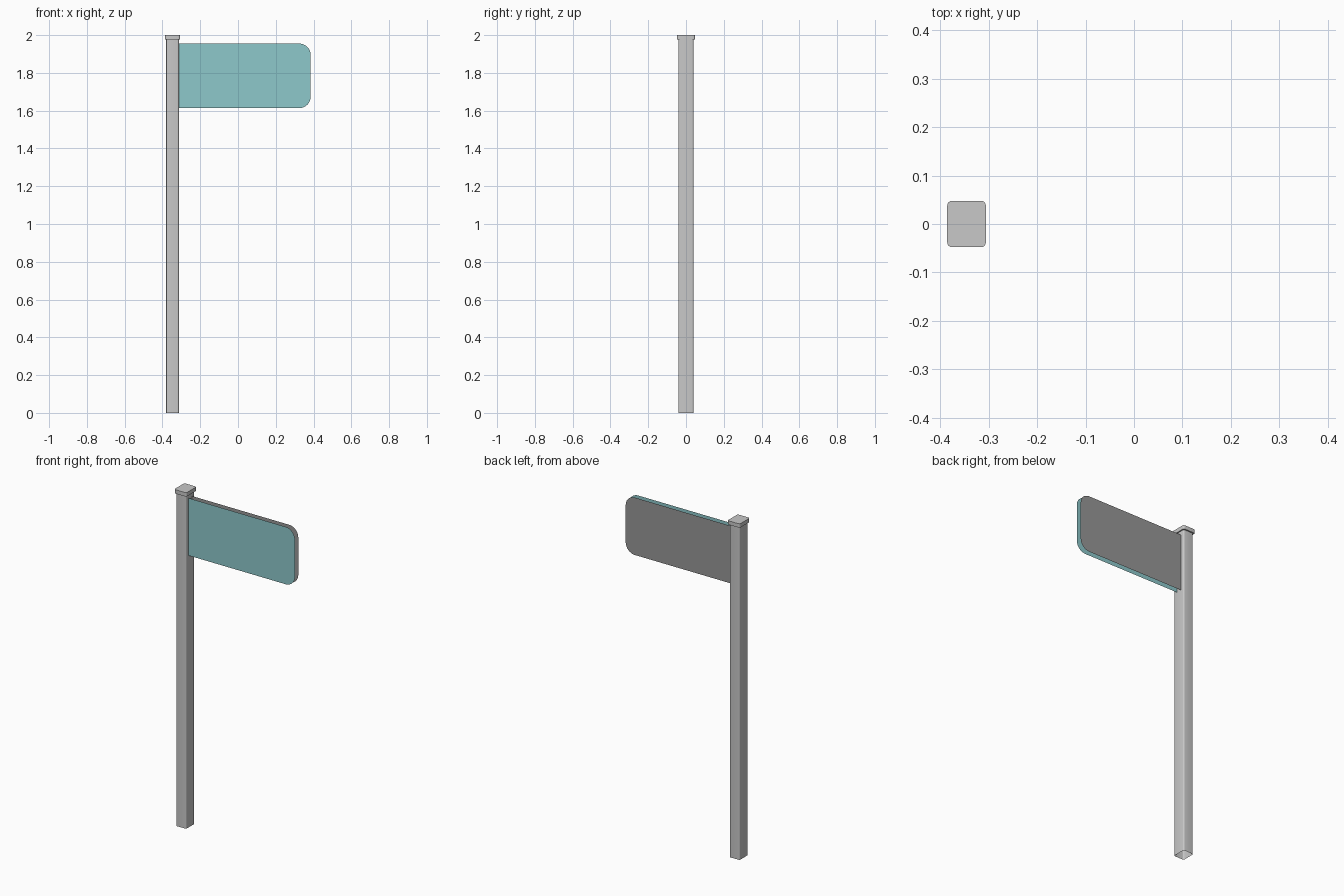
import bpy
import bmesh
from math import cos, sin, pi
from mathutils import Vector

cube = bpy.data.objects.get("Cube")
if cube:
    bpy.data.objects.remove(cube, do_unlink=True)


def material(name, color):
    mat = bpy.data.materials.new(name)
    mat.use_nodes = True
    mat.diffuse_color = (*color, 1)
    mat.node_tree.nodes["Principled BSDF"].inputs["Base Color"].default_value = (*color, 1)
    return mat


def rounded_outline(u0, u1, v0, v1, radius, steps, square_left=False):
    """Counter-clockwise rounded rectangle; the low-u corners can stay square."""
    points = []
    corners = [(u1, v1, 1, 1), (u0, v1, -1, 1), (u0, v0, -1, -1), (u1, v0, 1, -1)]
    for quarter, (u, v, su, sv) in enumerate(corners):
        if square_left and su < 0:
            points.append((u, v))
            continue
        for i in range(steps + 1):
            angle = (quarter + i / steps) * pi / 2
            points.append((u - su * radius + radius * cos(angle),
                           v - sv * radius + radius * sin(angle)))
    return points


def build(name, points, mat, height=0, open_bottom=False):
    """Fill an outline; with a height, raise it to a solid."""
    bm = bmesh.new()
    base = bm.faces.new([bm.verts.new(p) for p in points])
    if height:
        top = bmesh.ops.extrude_face_region(bm, geom=[base], use_keep_orig=True)
        verts = [g for g in top["geom"] if isinstance(g, bmesh.types.BMVert)]
        bmesh.ops.translate(bm, verts=verts, vec=Vector((0, 0, height)))
        bmesh.ops.recalc_face_normals(bm, faces=bm.faces[:])
        if open_bottom:
            bottom = [f for f in bm.faces if f.normal.z < -0.9]
            bmesh.ops.delete(bm, geom=bottom, context='FACES_ONLY')
    mesh = bpy.data.meshes.new(name)
    bm.to_mesh(mesh)
    bm.free()
    mesh.materials.append(mat)
    obj = bpy.data.objects.new(name, mesh)
    bpy.context.collection.objects.link(obj)
    if height:
        bpy.ops.object.select_all(action='DESELECT')
        obj.select_set(True)
        bpy.context.view_layer.objects.active = obj
        bpy.ops.object.shade_smooth_by_angle(angle=pi / 5)
    return obj


metal = material("light metal", (0.58, 0.58, 0.58))
teal = material("teal paint", (0.27, 0.58, 0.60))
grey = material("grey backing", (0.31, 0.31, 0.31))

# Hollow-bottomed post and its cap
post = rounded_outline(-0.380, -0.313, -0.04, 0.04, 0.008, 4)
build("post", [(x, y, 0) for x, y in post], metal, 1.98, open_bottom=True)
cap = rounded_outline(-0.386, -0.306, -0.048, 0.048, 0.01, 4)
build("post_cap", [(x, y, 1.977) for x, y in cap], metal, 0.023)

# Two thin sign sheets, rounded at the free end
sign = rounded_outline(-0.313, 0.385, 1.614, 1.955, 0.06, 8, square_left=True)
build("sign_front", [(x, -0.016, z) for x, z in sign], teal)
build("sign_back", [(x, 0.016, z) for x, z in reversed(sign)], grey)
